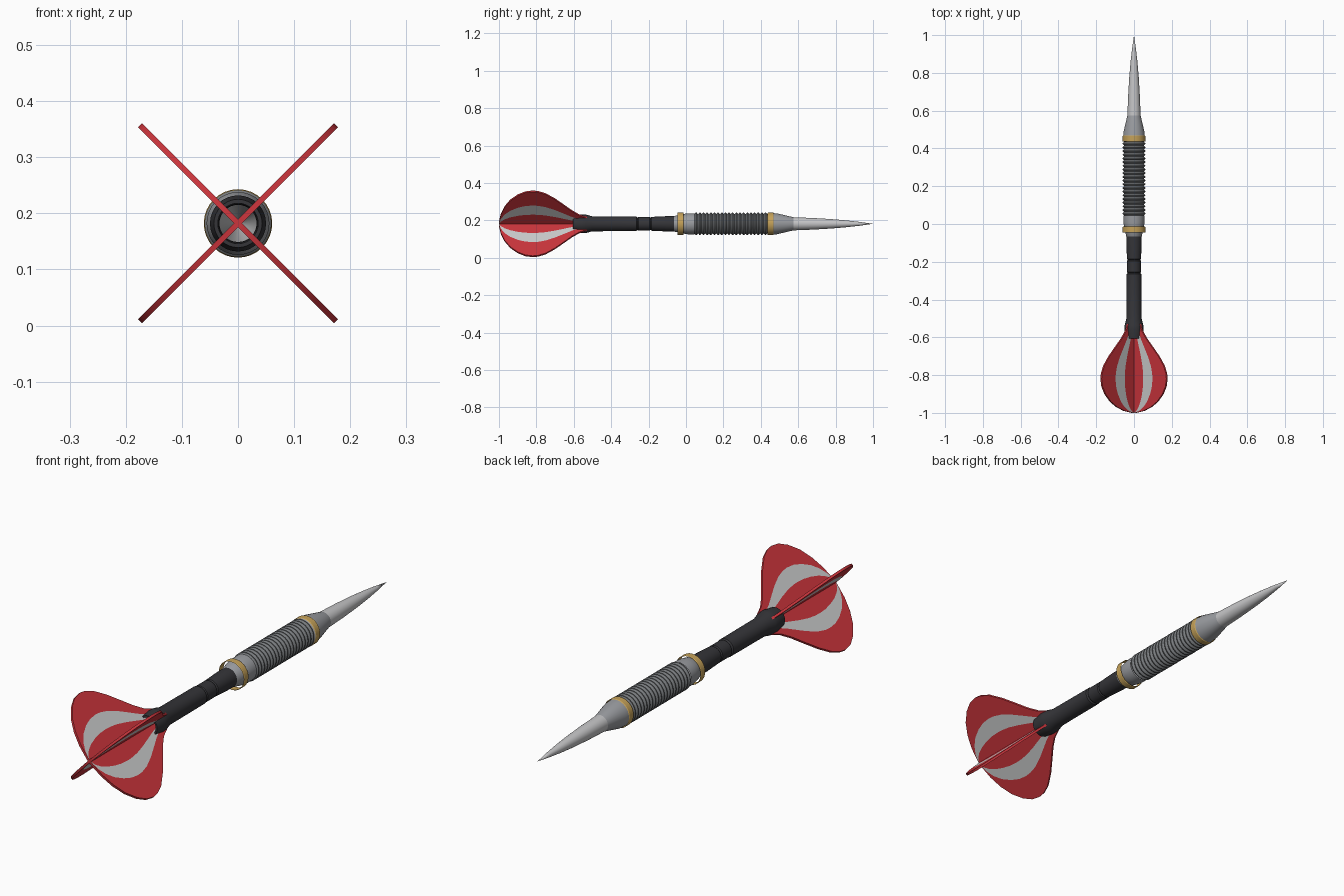
import bpy, bmesh, math
from mathutils import Vector

if "Cube" in bpy.data.objects:
    bpy.data.objects.remove(bpy.data.objects["Cube"])

AXIS_Z = 0.182
SIDES = 32


def material(name, rgb):
    m = bpy.data.materials.new(name)
    m.use_nodes = True
    m.diffuse_color = (*rgb, 1)
    m.node_tree.nodes["Principled BSDF"].inputs["Base Color"].default_value = (*rgb, 1)
    return m


red = material("red", (0.60, 0.035, 0.045))
white = material("white", (0.60, 0.61, 0.61))
black = material("black", (0.035, 0.035, 0.04))
steel = material("steel", (0.32, 0.33, 0.35))
dark_steel = material("dark steel", (0.19, 0.20, 0.21))
pale_steel = material("pale steel", (0.56, 0.56, 0.57))
gold = material("gold", (0.56, 0.36, 0.10))


def finish(name, bm, mats, angle=30):
    mesh = bpy.data.meshes.new(name)
    bm.to_mesh(mesh)
    bm.free()
    ob = bpy.data.objects.new(name, mesh)
    bpy.context.collection.objects.link(ob)
    for m in mats:
        mesh.materials.append(m)
    bpy.ops.object.select_all(action="DESELECT")
    ob.select_set(True)
    bpy.context.view_layer.objects.active = ob
    bpy.ops.object.shade_smooth_by_angle(angle=math.radians(angle))
    return ob


def lathe(name, profile, mat):
    """Open tube turned around the long axis from (y, radius) points."""
    bm = bmesh.new()
    rings = []
    for y, r in profile:
        rings.append([bm.verts.new((r * math.cos(a), y, AXIS_Z + r * math.sin(a)))
                      for a in (math.tau * i / SIDES for i in range(SIDES))])
    for a, b in zip(rings, rings[1:]):
        for i in range(SIDES):
            j = (i + 1) % SIDES
            bm.faces.new((a[i], b[i], b[j], a[j]))
    bmesh.ops.remove_doubles(bm, verts=bm.verts, dist=0.0002)
    return finish(name, bm, [mat])


# Point
lathe("point", [(0.575, 0.035), (0.68, 0.031), (0.78, 0.025), (0.86, 0.018),
                (0.93, 0.010), (1.0, 0.0)], pale_steel)

# Barrel: rear sleeve, ridged grip, front collar
lathe("barrel_rear", [(-0.07, 0.038), (-0.065, 0.041), (-0.01, 0.053), (0.01, 0.056),
                      (0.045, 0.056)], steel)
RIDGES, START, END = 20, 0.045, 0.435
step = (END - START) / RIDGES
grip = [(START, 0.052)]
for k in range(RIDGES):
    y = START + k * step
    grip += [(y + step * 0.4, 0.060), (y + step * 0.6, 0.060), (y + step, 0.052)]
lathe("barrel_grip", grip, dark_steel)
lathe("barrel_front", [(0.435, 0.052), (0.44, 0.058), (0.485, 0.056), (0.575, 0.035)], steel)

# Gold bands
for name, y in (("rear_band", -0.045), ("front_band", 0.437)):
    lathe(name, [(y, 0.059), (y + 0.003, 0.061), (y + 0.028, 0.061), (y + 0.031, 0.059)], gold)

# Shaft with two grooves and a flared socket
lathe("shaft", [(-0.065, 0.041), (-0.10, 0.041), (-0.185, 0.037), (-0.19, 0.033),
                (-0.195, 0.037), (-0.255, 0.037), (-0.26, 0.033), (-0.265, 0.039),
                (-0.50, 0.040), (-0.535, 0.049), (-0.56, 0.050), (-0.605, 0.043),
                (-0.605, 0.036), (-0.54, 0.034)], black)

# Flights: outline of (y, reach), striped by fraction of the reach
OUTLINE = [(-0.53, 0.048), (-0.57, 0.066), (-0.61, 0.098), (-0.65, 0.138), (-0.70, 0.187),
           (-0.75, 0.226), (-0.79, 0.243), (-0.82, 0.247), (-0.86, 0.240), (-0.90, 0.217),
           (-0.94, 0.178), (-0.97, 0.128), (-0.99, 0.072), (-1.0, 0.012)]
BANDS = [0.0, 0.30, 0.58, 1.0]
HALF = 0.005


def flight(name, angle):
    out = Vector((math.cos(angle), 0, math.sin(angle)))
    side = Vector((-math.sin(angle), 0, math.cos(angle))) * HALF
    centre = Vector((0, 0, AXIS_Z))
    bm = bmesh.new()
    grid = [[bm.verts.new(centre + out * r * f + Vector((0, y, 0)) - side) for f in BANDS]
            for y, r in OUTLINE]
    for a, b in zip(grid, grid[1:]):
        for k in range(3):
            face = bm.faces.new((a[k], a[k + 1], b[k + 1], b[k]))
            face.material_index = 1 if k == 1 else 0
    # Thicken into a plate with a red rim
    copy = bmesh.ops.duplicate(bm, geom=bm.verts[:] + bm.edges[:] + bm.faces[:])["geom"]
    rim = [e for e in bm.edges if e.is_boundary]
    bmesh.ops.translate(bm, vec=side * 2, verts=[v for v in copy if isinstance(v, bmesh.types.BMVert)])
    bmesh.ops.bridge_loops(bm, edges=rim)
    bmesh.ops.recalc_face_normals(bm, faces=bm.faces)
    for f in bm.faces:
        if abs(f.normal.dot(side)) < HALF * 0.5:
            f.material_index = 0
    return finish(name, bm, [red, white])


for i, name in enumerate(("upper_left", "upper_right", "lower_right", "lower_left")):
    flight("flight_" + name, math.radians(45 + 90 * i))
